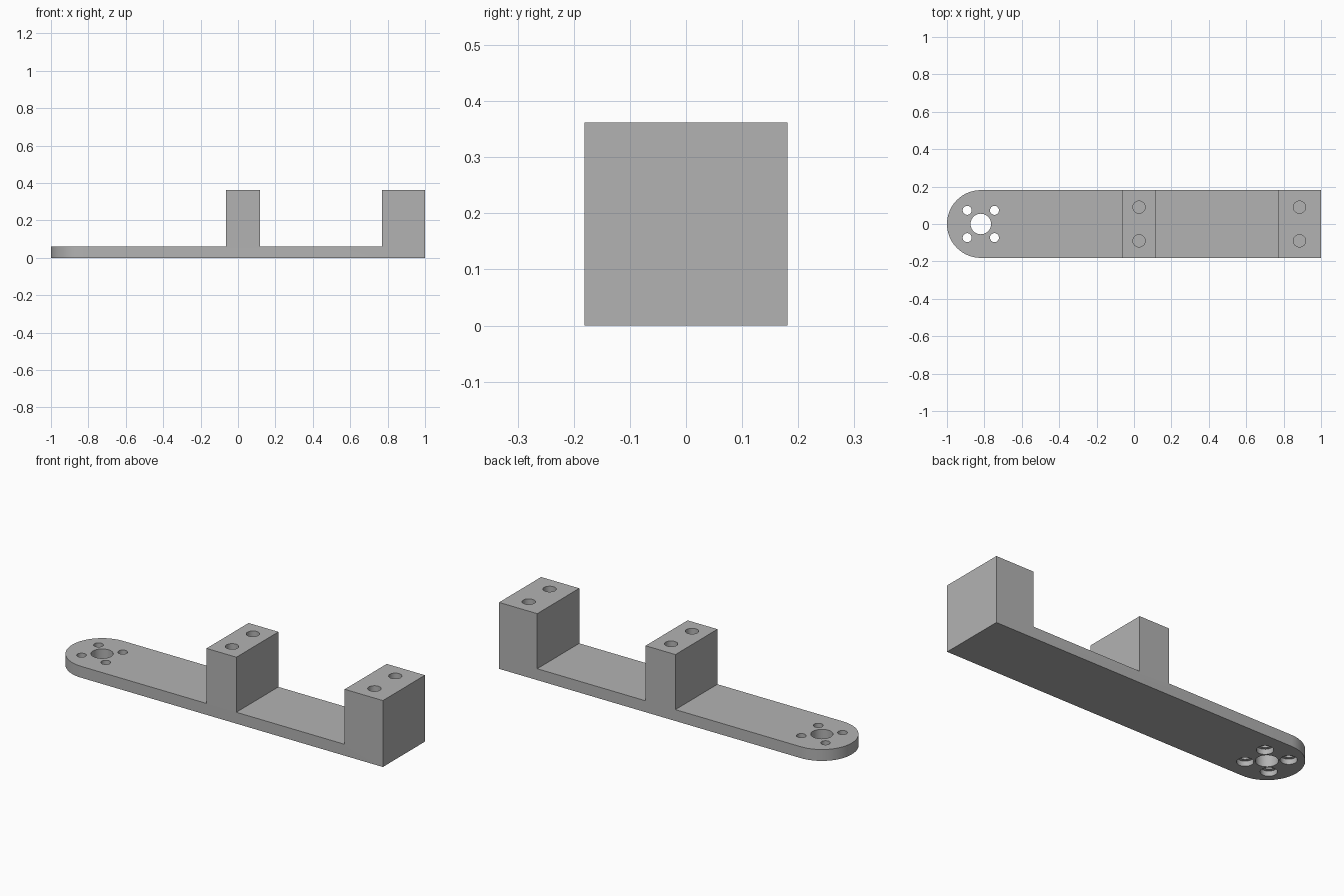
import bpy
import bmesh
from math import pi, sin, cos, radians

cube = bpy.data.objects.get("Cube")
if cube:
    bpy.data.objects.remove(cube, do_unlink=True)

HALF = 0.181         # half width and end radius
PLATE = 0.062        # plate thickness
TOP = 0.362          # post height
PIVOT = -1 + HALF    # centre of the rounded end

grey = bpy.data.materials.new("plain_grey")
grey.use_nodes = True
colour = (0.45, 0.45, 0.45, 1)
grey.diffuse_color = colour
grey.node_tree.nodes["Principled BSDF"].inputs["Base Color"].default_value = colour


def extrude_outline(name, points, offset):
    """Solid made by sweeping a closed outline along an offset."""
    bm = bmesh.new()
    face = bm.faces.new([bm.verts.new(p) for p in points])
    swept = bmesh.ops.extrude_face_region(bm, geom=[face])["geom"]
    bmesh.ops.translate(bm, vec=offset,
                        verts=[g for g in swept if isinstance(g, bmesh.types.BMVert)])
    bmesh.ops.recalc_face_normals(bm, faces=bm.faces)
    mesh = bpy.data.meshes.new(name)
    bm.to_mesh(mesh)
    bm.free()
    mesh.materials.append(grey)
    obj = bpy.data.objects.new(name, mesh)
    bpy.context.collection.objects.link(obj)
    return obj


def drill(name, x, y, radius, bottom, top, sides=32):
    """Cylindrical cutter."""
    ring = [(x + radius * cos(2 * pi * i / sides),
             y + radius * sin(2 * pi * i / sides), bottom) for i in range(sides)]
    return extrude_outline(name, ring, (0, 0, top - bottom))


def apply_boolean(target, cutter, operation):
    mod = target.modifiers.new("cut", 'BOOLEAN')
    mod.operation = operation
    mod.solver = 'EXACT'
    mod.object = cutter
    cutter.hide_render = True
    bpy.context.view_layer.objects.active = target
    bpy.ops.object.modifier_apply(modifier=mod.name)
    bpy.data.objects.remove(cutter, do_unlink=True)


# Arm: stepped side profile with two posts
steps = [(-1.2, 0), (1, 0), (1, TOP), (0.77, TOP), (0.77, PLATE), (0.117, PLATE),
         (0.117, TOP), (-0.063, TOP), (-0.063, PLATE), (-1.2, PLATE)]
arm = extrude_outline("bracket_arm", [(x, -0.3, z) for x, z in steps], (0, 0.6, 0))

# Plan outline with the rounded end
arc = [radians(90 + 180 * i / 32) for i in range(33)]
plan = [(PIVOT + HALF * cos(a), HALF * sin(a), -0.1) for a in arc]
plan += [(1.2, -HALF, -0.1), (1.2, HALF, -0.1)]
apply_boolean(arm, extrude_outline("plan_cutter", plan, (0, 0, 0.6)), 'INTERSECT')

# Centre hole
apply_boolean(arm, drill("centre_drill", PIVOT, 0, 0.055, -0.1, 0.2), 'DIFFERENCE')

# Four screw holes, counterbored underneath
for sx in (-1, 1):
    for sy in (-1, 1):
        x, y = PIVOT + sx * 0.073, sy * 0.073
        apply_boolean(arm, drill("screw_drill", x, y, 0.024, -0.1, 0.2), 'DIFFERENCE')
        apply_boolean(arm, drill("screw_head_drill", x, y, 0.041, -0.1, 0.028), 'DIFFERENCE')

# Blind holes in the post tops
for x in (0.027, 0.885):
    for y in (-0.09, 0.09):
        apply_boolean(arm, drill("post_drill", x, y, 0.033, 0.16, 0.5), 'DIFFERENCE')

# Smooth curved walls, sharp edges
bpy.ops.object.select_all(action='DESELECT')
arm.select_set(True)
bpy.context.view_layer.objects.active = arm
bpy.ops.object.shade_smooth_by_angle(angle=radians(30))
